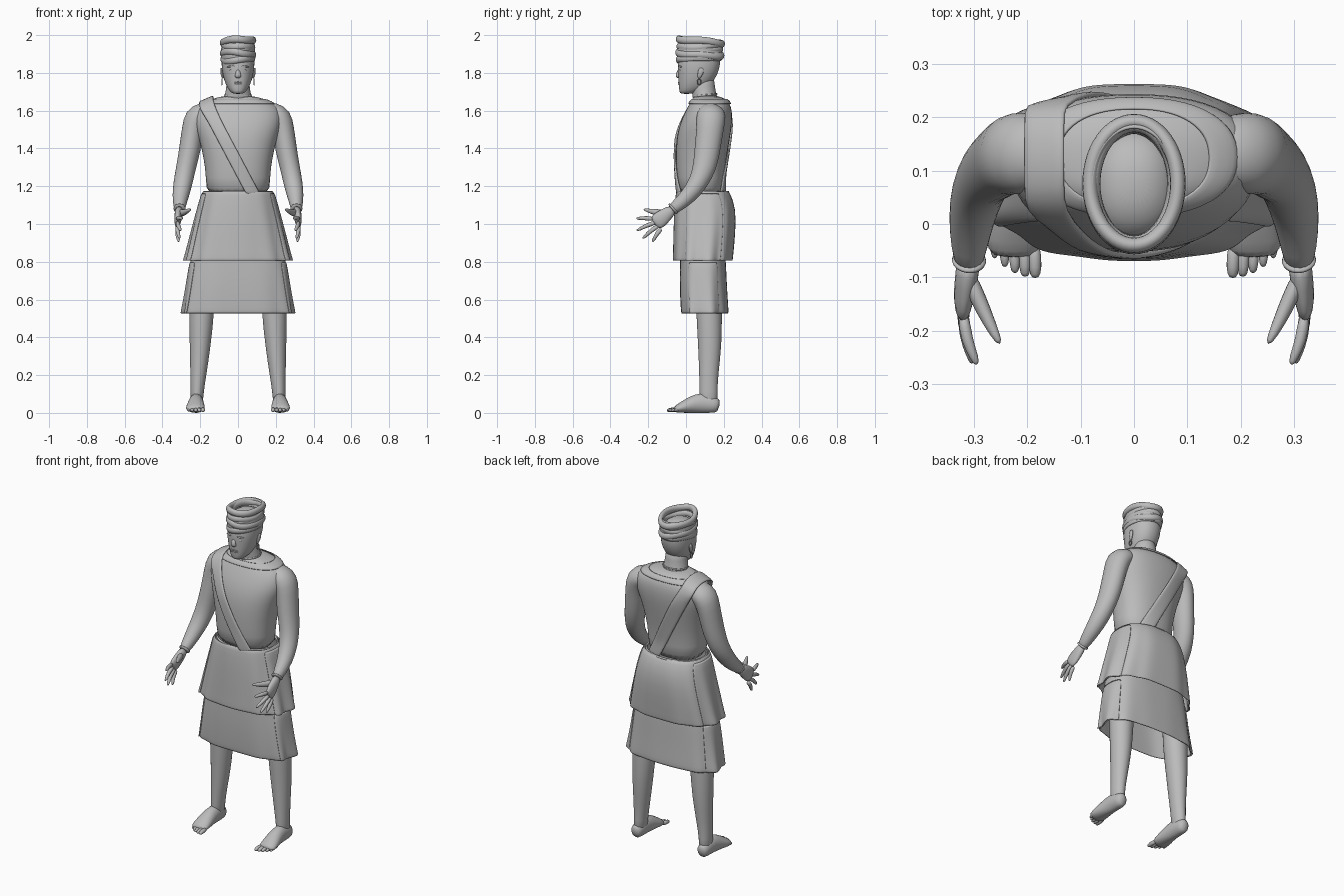
import bpy
import bmesh
from math import sin, cos, pi, copysign
from mathutils import Vector

cube = bpy.data.objects.get("Cube")
if cube:
    bpy.data.objects.remove(cube)

grey = bpy.data.materials.new("plain grey")
grey.use_nodes = True
tone = (0.5, 0.5, 0.5, 1)
grey.diffuse_color = tone
grey.node_tree.nodes["Principled BSDF"].inputs["Base Color"].default_value = tone


def skin(name, rings, loop=True, closed=False, caps=True, thick=0, subdiv=1):
    """Join successive rings of points into one smooth surface."""
    bm = bmesh.new()
    rows = [[bm.verts.new(point) for point in ring] for ring in rings]
    pairs = list(zip(rows, rows[1:]))
    if closed:
        pairs.append((rows[-1], rows[0]))
    count = len(rows[0])
    for low, high in pairs:
        for i in range(count if loop else count - 1):
            j = (i + 1) % count
            bm.faces.new((low[i], low[j], high[j], high[i]))
    if caps and loop and not closed:
        bm.faces.new(rows[0])
        bm.faces.new(rows[-1])
    bmesh.ops.recalc_face_normals(bm, faces=bm.faces)
    mesh = bpy.data.meshes.new(name)
    bm.to_mesh(mesh)
    bm.free()
    mesh.materials.append(grey)
    mesh.shade_smooth()
    obj = bpy.data.objects.new(name, mesh)
    bpy.context.scene.collection.objects.link(obj)
    if thick:
        solid = obj.modifiers.new("thickness", "SOLIDIFY")
        solid.thickness = thick
        solid.offset = 0
    if subdiv:
        obj.modifiers.new("smooth", "SUBSURF").levels = subdiv


def power(value, p):
    return copysign(abs(value) ** (2 / p), value)


def stack(name, rows, p=2.0, n=28, folds=0, depth=0, start=0, sweep=2 * pi, grow=0, **options):
    """Horizontal rings, or arcs, given as height, half width, front and back."""
    whole = sweep == 2 * pi
    rings = []
    for k, (z, rx, front, back) in enumerate(rows):
        ring = []
        for i in range(n if whole else n + 1):
            a = start + sweep * i / n
            # folds deepen towards the hem and the sides
            wave = 1 + grow + depth * k / len(rows) * sin(folds * a) * (0.3 + abs(cos(a)))
            ring.append(Vector((rx * power(cos(a), p) * wave,
                                (front + back) / 2 + (back - front) / 2 * power(sin(a), p) * wave, z)))
        rings.append(ring)
    skin(name, rings, loop=whole, **options)


def tube(name, rows, side=1, n=10, ref=(1, 0, 0), closed=False, subdiv=1):
    """Sweep an ellipse along points; each row is x, y, z and two radii."""
    points = [Vector((side * x, y, z)) for x, y, z, _, _ in rows]
    last = len(points) - 1
    rings = []
    for k, (point, row) in enumerate(zip(points, rows)):
        if closed:
            way = points[(k + 1) % len(points)] - points[k - 1]
        else:
            way = points[min(k + 1, last)] - points[max(k - 1, 0)]
        way.normalize()
        u = Vector(ref)
        u = (u - way * u.dot(way)).normalized()
        v = way.cross(u)
        rings.append([point + u * row[3] * cos(2 * pi * i / n) + v * row[4] * sin(2 * pi * i / n)
                      for i in range(n)])
    skin(name, rings, closed=closed, subdiv=subdiv)


def hoop(name, center, rx, ry, ra, rb, tilt=0, roll=0, wobble=0, n=28):
    """Horizontal oval loop; ra is its upright radius, rb its thickness."""
    cx, cy, cz = center
    rows = []
    for i in range(n):
        a = 2 * pi * i / n
        rows.append((cx + rx * cos(a), cy + ry * sin(a),
                     cz + tilt * sin(a) + roll * cos(a) + wobble * sin(3 * a + cz * 90), ra, rb))
    tube(name, rows, ref=(0, 0, 1), closed=True, n=8)


# Torso in a close sleeveless top
body_power = 2.3
body = [(1.13, .175, -.042, .205), (1.25, .168, -.049, .2), (1.35, .183, -.054, .215),
        (1.45, .205, -.052, .232), (1.53, .235, -.035, .245), (1.6, .235, -.002, .245),
        (1.64, .195, .02, .232), (1.665, .13, .035, .205), (1.68, .075, .045, .17)]
stack("torso", body, p=body_power)
stack("neckline", [(1.635, .197, .012, .238), (1.648, .177, .02, .232), (1.662, .14, .032, .215)],
      p=body_power, caps=False, thick=.006)
hoop("neck_band", (0, .1, 1.682), .07, .063, .005, .004, tilt=.006)

# Neck and head
stack("neck", [(1.64, .09, .035, .185), (1.675, .07, .035, .162),
               (1.73, .062, .025, .153), (1.79, .06, .03, .15)], n=20)
stack("head", [(1.688, .025, -.03, .03), (1.702, .045, -.036, .08), (1.74, .067, -.04, .135),
               (1.79, .082, -.042, .168), (1.85, .09, -.047, .185), (1.91, .085, -.03, .18),
               (1.945, .06, 0, .15), (1.96, .02, .05, .1)], p=2.2, n=24)
tube("nose", [(0, -.034, 1.82, .01, .006), (0, -.042, 1.802, .012, .01),
              (0, -.046, 1.784, .019, .013), (0, -.036, 1.774, .014, .008)])
for label, z in (("upper_lip", 1.75), ("lower_lip", 1.742)):
    tube(label, [(x, -.038 + 6 * x * x, z - abs(x) / 9, .005 - abs(x) / 9, .005)
                 for x in (-.026, -.013, 0, .013, .026)], ref=(0, 0, 1))

# Wound head wrap, open at the crown
stack("wrap_lining", [(1.86, .088, -.045, .185), (1.92, .085, -.042, .19), (1.98, .078, -.035, .182)],
      caps=False, thick=.012)
for k in range(5):
    swell = .004 * sin(k * 2)
    hoop("wrap_fold", (0, .072 + k * .001, 1.878 + k * .022), .079 + swell, .113 + swell,
         .021, .016, tilt=.011 * cos(k * 2.4), roll=.009 * sin(k * 3 + 1), wobble=.004)

# Layered skirt with folded flaps lapping over both sides
tiers = [
    ("lower_skirt", 2.8, 9, [(.87, .235, -.027, .2), (.8, .248, -.027, .207), (.72, .26, -.03, .21),
                             (.62, .274, -.028, .215), (.55, .285, -.024, .22), (.525, .288, -.022, .22)]),
    ("upper_skirt", 2.5, 11, [(1.172, .18, -.046, .217), (1.165, .187, -.05, .23), (1.08, .209, -.058, .262),
                              (.95, .242, -.062, .258), (.83, .269, -.064, .246), (.805, .276, -.066, .245)])]
for name, p, folds, rows in tiers:
    stack(name, rows, p=p, n=72, folds=folds, depth=.028, caps=False, thick=.008)
    for middle, word in ((0, "left_"), (pi, "right_")):
        stack(word + name + "_flap", rows[1:], p=p, n=14, folds=folds, depth=.04, grow=.022,
              start=middle - .55, sweep=1.1, thick=.007)
hoop("waist_edge", (0, .09, 1.168), .18, .135, .008, .006)


def body_at(z):
    """Half width, front and back of the torso at a height."""
    for low, high in zip(body, body[1:]):
        if low[0] <= z <= high[0]:
            t = (z - low[0]) / (high[0] - low[0])
            return [a + (b - a) * t for a, b in zip(low[1:], high[1:])]


def sash_row(z, face):
    """Points across the sash, lying on the front (-1) or back (1)."""
    rx, front, back = body_at(z)
    middle = .085 - (z - 1.15) * .53
    row = []
    for k in range(5):
        x = middle + (k - 2) * (.021 + face * .002)
        bulge = max(0, 1 - abs(x / rx) ** body_power) ** (1 / body_power)
        row.append(Vector((x, (front + back) / 2 + face * ((back - front) / 2 * bulge + .006), z)))
    return row


# Sash over the right shoulder, crossing to the left of the waist
heights = [1.15 + .05 * i for i in range(9)]
over = [[Vector((-.168 + (k - 2) * .019, y, z + (k - 2) * .008)) for k in range(5)]
        for y, z in ((.025, 1.628), (.07, 1.655), (.13, 1.662), (.19, 1.65), (.226, 1.62))]
skin("sash", [sash_row(z, -1) for z in heights] + over + [sash_row(z, 1) for z in reversed(heights)],
     loop=False, thick=.012)

# Limbs and paired details
for side, word in ((1, "left"), (-1, "right")):
    tube(word + "_arm", [(.13, .138, 1.595, .045, .05), (.185, .136, 1.59, .06, .075),
                         (.222, .132, 1.565, .07, .08), (.241, .127, 1.5, .058, .073),
                         (.253, .114, 1.4, .059, .07), (.275, .1, 1.3, .053, .064),
                         (.292, .065, 1.215, .052, .052), (.305, .01, 1.145, .044, .044),
                         (.309, -.045, 1.098, .034, .034), (.31, -.08, 1.07, .026, .03)], side, n=16)
    tube(word + "_palm", [(.31, -.065, 1.082, .025, .028), (.314, -.105, 1.05, .023, .038),
                          (.32, -.14, 1.022, .02, .048), (.321, -.17, .999, .013, .04)], side)
    tube(word + "_bracelet", [(.309, -.062, 1.087, .031, .033), (.309, -.068, 1.081, .034, .036),
                              (.31, -.076, 1.075, .03, .032)], side, n=16)
    # Fingers fan out from the index to the little one
    tips = [(.295, -.264, 1.03), (.303, -.262, .965), (.31, -.23, .923), (.314, -.178, .905)]
    for k, tip in enumerate(tips):
        base = Vector((.32, -.168 + k * .013, 1.026 - k * .016))
        tip = Vector(tip)
        bend = base.lerp(tip, .5) + Vector((.006, -.003, .004))
        tube(word + "_finger", [(*base, .013, .015), (*bend, .012, .012),
                                (*base.lerp(tip, .88), .009, .009), (*tip, .004, .004)], side, n=8)
    tube(word + "_thumb", [(.314, -.09, 1.06, .017, .02), (.292, -.14, 1.058, .017, .021),
                           (.27, -.188, 1.068, .013, .014), (.25, -.227, 1.078, .006, .006)], side, n=8)

    tube(word + "_leg", [(.185, .12, .78, .075, .075), (.193, .122, .52, .067, .069),
                         (.2, .127, .36, .057, .064), (.21, .12, .2, .043, .051),
                         (.217, .119, .11, .035, .048), (.219, .12, .03, .034, .05)], side, n=16)
    tube(word + "_foot", [(.221, .177, .036, .026, .034), (.221, .15, .042, .037, .043),
                          (.221, .08, .056, .038, .058), (.223, .02, .041, .046, .043),
                          (.226, -.03, .026, .053, .027), (.226, -.064, .016, .046, .016)], side, n=16)
    for k in range(5):
        x = .187 + k * .019
        size = .014 - k * .0013
        end = -.102 + k * k * .0023
        tube(word + "_toe", [(x, -.035, .018, size, size), (x - .002, end + .015, .016, size, size),
                             (x - .002, end, .011, size / 2, size / 2)], side, n=8)

    # Eyes, brows, ears and earrings
    tube(word + "_eye", [(.02, -.032, 1.812, .004, .002), (.034, -.033, 1.814, .007, .007),
                         (.048, -.025, 1.813, .003, .002)], side, n=8, ref=(0, 0, 1))
    tube(word + "_brow", [(.012, -.038, 1.832, .005, .005), (.035, -.036, 1.837, .006, .006),
                          (.06, -.022, 1.83, .004, .004)], side, n=8, ref=(0, 0, 1))
    tube(word + "_ear", [(.078, .068, 1.77, .005, .006), (.084, .071, 1.783, .007, .012),
                         (.087, .08, 1.81, .008, .018), (.088, .083, 1.828, .005, .01)], side)
    tube(word + "_earring", [(.085, .07 + .01 * cos(k * pi / 6), 1.752 + .015 * sin(k * pi / 6),
                              .003, .003) for k in range(12)], side, n=6, closed=True, subdiv=0)
